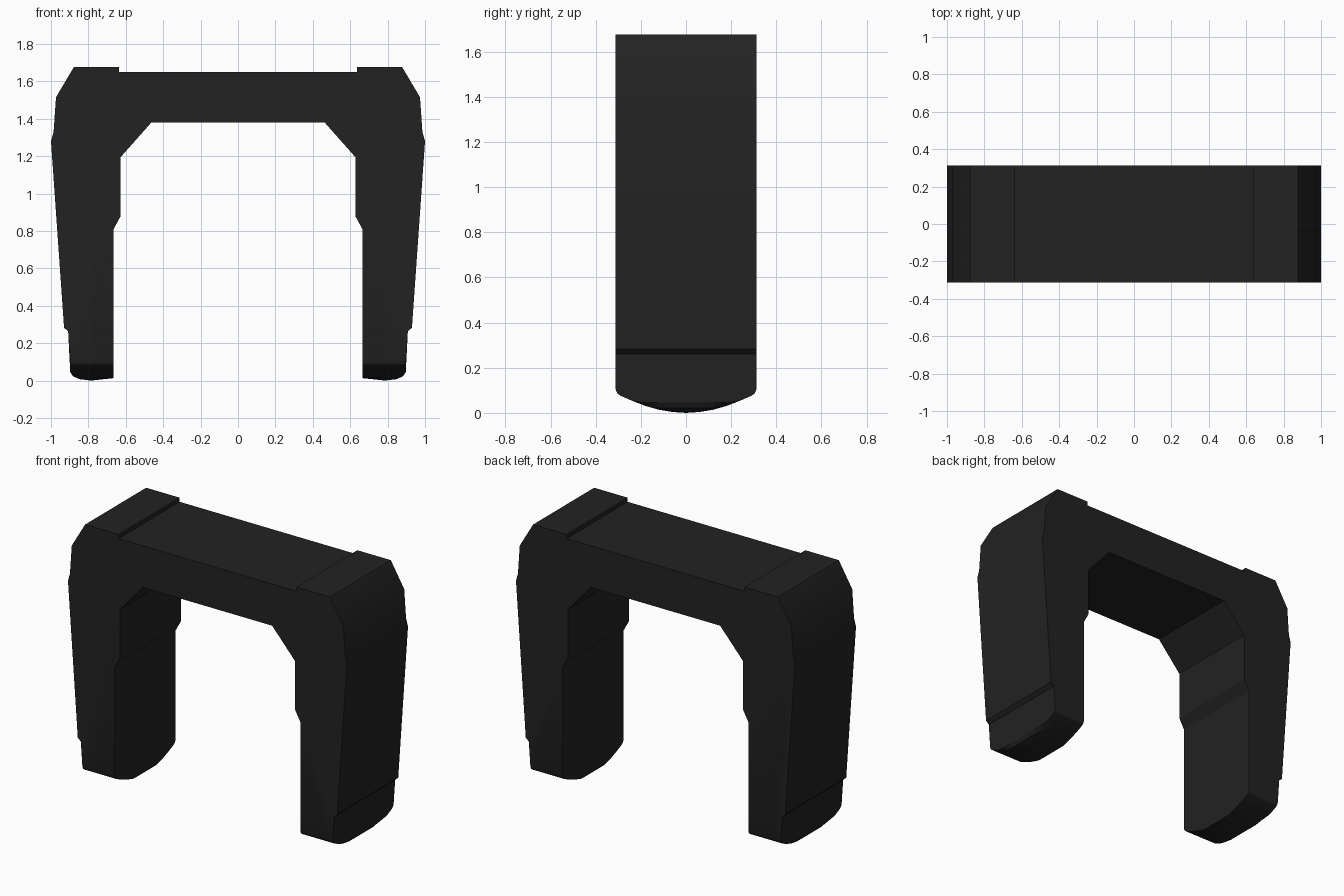
import bpy
import bmesh
from math import radians

cube = bpy.data.objects.get("Cube")
if cube:
    bpy.data.objects.remove(cube, do_unlink=True)

# Single matte charcoal material
charcoal = bpy.data.materials.new("charcoal")
charcoal.use_nodes = True
color = (0.016, 0.016, 0.016, 1)
charcoal.diffuse_color = color
shader = next(n for n in charcoal.node_tree.nodes if n.type == 'BSDF_PRINCIPLED')
shader.inputs["Base Color"].default_value = color
shader.inputs["Roughness"].default_value = 0.8

# Left half outline (x, z): beam top, shoulder pad, outer leg, foot, inner leg, beam underside
outline = [
    (0, 1.65), (0.637, 1.65), (0.637, 1.677), (0.877, 1.677),
    (0.973, 1.515), (0.986, 1.33), (1.0, 1.28), (0.93, 0.283),
    (0.908, 0.262), (0.897, 0.045), (0.882, 0.022), (0.845, 0.007),
    (0.785, 0), (0.665, 0.013), (0.665, 0.81), (0.627, 0.88),
    (0.627, 1.195), (0.463, 1.38), (0, 1.38),
]

# Rounded sole across the depth: (y, lowest z)
sole = [(0, 0), (0.06, 0.004), (0.12, 0.014), (0.18, 0.031), (0.24, 0.054),
        (0.29, 0.076), (0.305, 0.087), (0.312, 0.105)]
stations = [(-y, z) for y, z in reversed(sole[1:])] + sole

# Sweep the outline through the depth, raising the foot to follow the sole
bm = bmesh.new()
rings = [[bm.verts.new((x, y, max(z, floor))) for x, z in outline]
         for y, floor in stations]
for a, b in zip(rings, rings[1:]):
    for i in range(len(outline) - 1):
        bm.faces.new((a[i], a[i + 1], b[i + 1], b[i]))
bm.faces.new(rings[0])
bm.faces.new(rings[-1][::-1])
bmesh.ops.recalc_face_normals(bm, faces=bm.faces)
# Ensure the open half shell faces outward
top = max(bm.faces, key=lambda f: f.calc_center_median().z)
if top.normal.z < 0:
    bmesh.ops.reverse_faces(bm, faces=bm.faces)

mesh = bpy.data.meshes.new("arch_frame")
bm.to_mesh(mesh)
bm.free()
mesh.materials.append(charcoal)
frame = bpy.data.objects.new("arch_frame", mesh)
bpy.context.collection.objects.link(frame)

# Smooth the gentle bends, keep the hard edges
bpy.ops.object.select_all(action='DESELECT')
frame.select_set(True)
bpy.context.view_layer.objects.active = frame
bpy.ops.object.shade_smooth_by_angle(angle=radians(28))

# Mirror to the right half
mirror = frame.modifiers.new("mirror_halves", 'MIRROR')
mirror.use_clip = True
